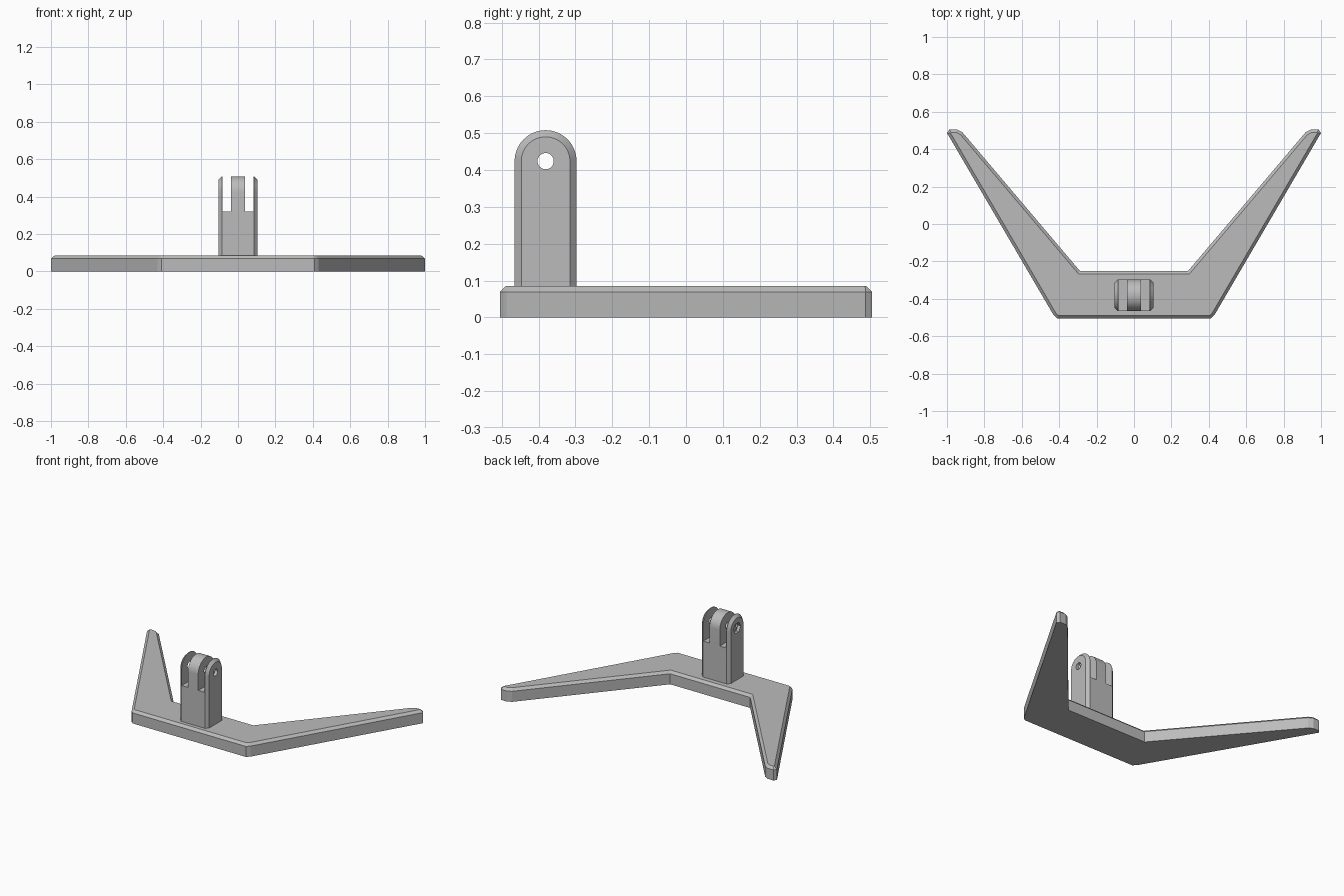
import bpy, bmesh, math
from mathutils import Matrix

cube = bpy.data.objects.get("Cube")
if cube:
    bpy.data.objects.remove(cube, do_unlink=True)

grey = bpy.data.materials.new("plain grey")
grey.use_nodes = True
grey.diffuse_color = (0.5, 0.5, 0.5, 1)
grey.node_tree.nodes["Principled BSDF"].inputs["Base Color"].default_value = (0.5, 0.5, 0.5, 1)


def add_object(name, bm):
    bmesh.ops.recalc_face_normals(bm, faces=bm.faces)
    mesh = bpy.data.meshes.new(name)
    bm.to_mesh(mesh)
    bm.free()
    mesh.materials.append(grey)
    obj = bpy.data.objects.new(name, mesh)
    bpy.context.collection.objects.link(obj)
    return obj


def prism(points, direction):
    """Extrude a closed outline along a direction."""
    bm = bmesh.new()
    face = bm.faces.new([bm.verts.new(p) for p in points])
    result = bmesh.ops.extrude_face_region(bm, geom=[face])
    verts = [g for g in result["geom"] if isinstance(g, bmesh.types.BMVert)]
    bmesh.ops.translate(bm, verts=verts, vec=direction)
    return bm


def chamfer(bm, size, rule):
    edges = [e for e in bm.edges if rule(*(v.co for v in e.verts))]
    bmesh.ops.bevel(bm, geom=edges, offset=size, segments=1, affect='EDGES',
                    profile=0.5, clamp_overlap=False)


def cut(obj, cutter):
    cutter.hide_render = True
    mod = obj.modifiers.new("cut", 'BOOLEAN')
    mod.operation = 'DIFFERENCE'
    mod.solver = 'EXACT'
    mod.object = cutter
    bpy.context.view_layer.objects.active = obj
    bpy.ops.object.modifier_apply(modifier=mod.name)
    bpy.data.objects.remove(cutter, do_unlink=True)


# Swept base plate: right half outline, mirrored
BASE_TOP = 0.085
half = [(0.41, -0.505), (0.43, -0.487), (1.0, 0.487), (0.987, 0.505),
        (0.945, 0.505), (0.917, 0.49), (0.29, -0.25)]
outline = half + [(-x, y) for x, y in reversed(half)]
bm = prism([(x, y, 0) for x, y in outline], (0, 0, BASE_TOP))
chamfer(bm, 0.016, lambda a, b: min(a.z, b.z) > BASE_TOP - 0.001)
add_object("base_plate", bm)

# Upright post with rounded top and chamfered side faces
W, R, Y, Z = 0.104, 0.084, -0.381, 0.424
arch = [(-W, Y + R * math.cos(math.pi * i / 32), Z + R * math.sin(math.pi * i / 32))
        for i in range(33)]
arch = [(-W, Y + R, 0.07)] + arch + [(-W, Y - R, 0.07)]
bm = prism(arch, (2 * W, 0, 0))
chamfer(bm, 0.018, lambda a, b: abs(a.x - b.x) < 0.001 and max(a.z, b.z) > 0.1)
post = add_object("hinge_post", bm)

# Slots between the hinge fingers
for side in (-1, 1):
    bm = bmesh.new()
    bmesh.ops.create_cube(bm, size=1, matrix=Matrix.Translation((side * 0.06, Y, 0.47))
                          @ Matrix.Diagonal((0.046, 0.4, 0.3, 1)))
    cut(post, add_object("slot_cutter", bm))


def drill(radius, sides, x, depth):
    bm = bmesh.new()
    bmesh.ops.create_cone(bm, cap_ends=True, segments=sides, radius1=radius,
                          radius2=radius, depth=depth,
                          matrix=Matrix.Translation((x, Y, Z))
                          @ Matrix.Rotation(math.pi / 2, 4, 'Y'))
    cut(post, add_object("hole_cutter", bm))


# Pin hole, and wider nut socket in the outer finger
drill(0.022, 32, 0, 0.5)
drill(0.036, 6, -W, 0.04)

bpy.ops.object.select_all(action='DESELECT')
post.select_set(True)
bpy.context.view_layer.objects.active = post
bpy.ops.object.shade_smooth_by_angle(angle=math.radians(25))
